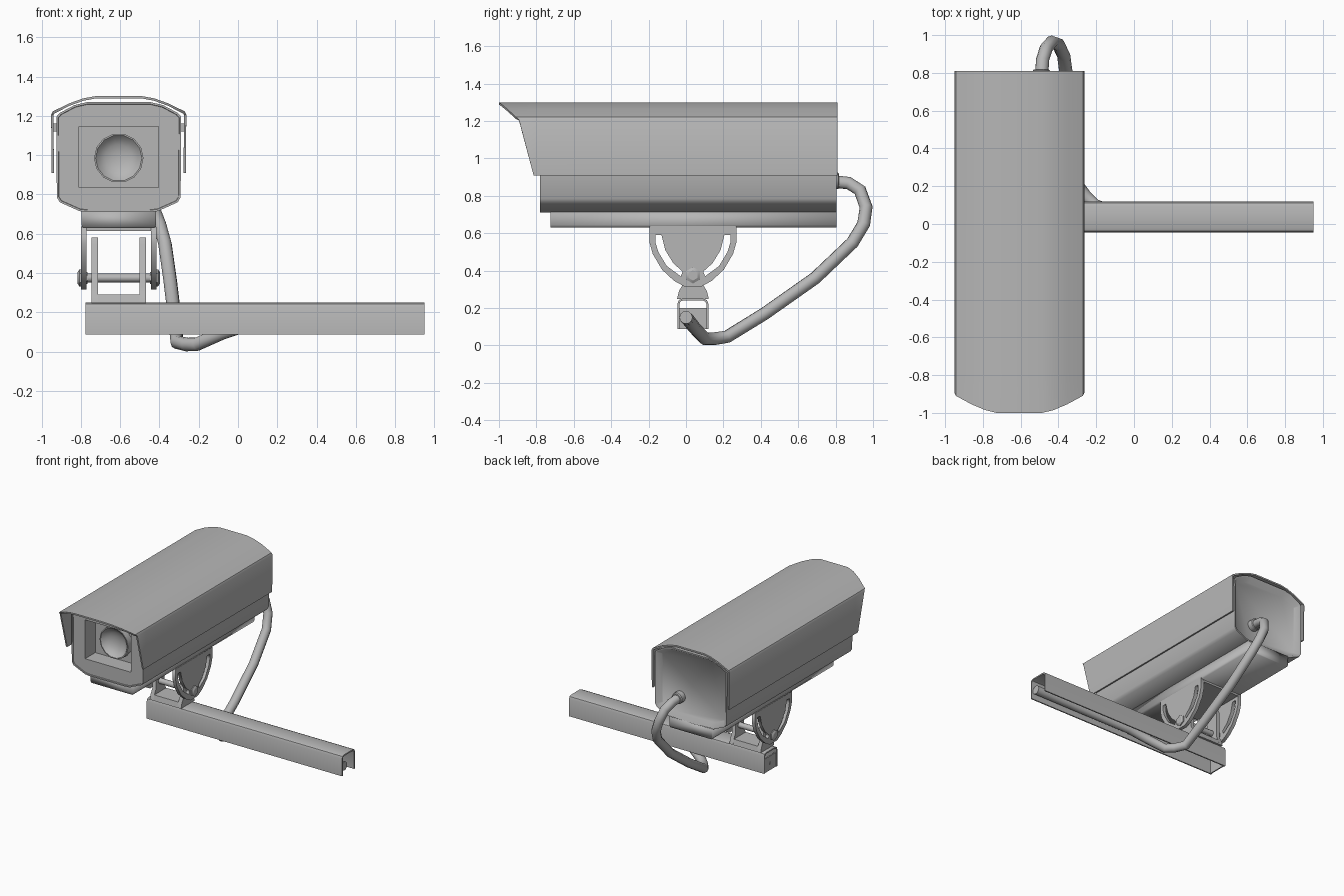
import bpy, bmesh, math
from mathutils import Vector

if "Cube" in bpy.data.objects:
    bpy.data.objects.remove(bpy.data.objects["Cube"], do_unlink=True)

grey = bpy.data.materials.new("painted_grey")
grey.use_nodes = True
COLOUR = (0.47, 0.47, 0.47, 1)
grey.diffuse_color = COLOUR
grey.node_tree.nodes["Principled BSDF"].inputs["Base Color"].default_value = COLOUR
CX = -0.607  # centre line of the housing
BY = 0.037   # centre line of the bracket and beam


def finish(ob, angle=35):
    bpy.ops.object.select_all(action="DESELECT")
    ob.select_set(True)
    bpy.context.view_layer.objects.active = ob
    bpy.ops.object.shade_smooth_by_angle(angle=math.radians(angle))
    return ob


def make(name, bm, angle=35):
    bmesh.ops.recalc_face_normals(bm, faces=bm.faces)
    me = bpy.data.meshes.new(name)
    bm.to_mesh(me)
    bm.free()
    me.materials.append(grey)
    ob = bpy.data.objects.new(name, me)
    bpy.context.collection.objects.link(ob)
    return finish(ob, angle)


def prism(name, pts, axis, a, b, angle=35, rims=()):
    """Extrude a 2D outline along x or y; rims = (width, slope, depth) sinks each end."""
    bm = bmesh.new()
    place = (lambda p, t: (t, p[0], p[1])) if axis == "x" else (lambda p, t: (p[0], t, p[1]))
    lo, hi = ([bm.verts.new(place(p, t)) for p in pts] for t in (a, b))
    n = len(pts)
    ends = bm.faces.new(lo), bm.faces.new(hi)
    for i in range(n):
        bm.faces.new((lo[i], lo[(i + 1) % n], hi[(i + 1) % n], hi[i]))
    bmesh.ops.recalc_face_normals(bm, faces=bm.faces)
    for end, (width, slope, depth) in zip(ends, rims):
        bmesh.ops.inset_region(bm, faces=[end], thickness=width)
        bmesh.ops.inset_region(bm, faces=[end], thickness=slope, depth=-depth)
    return make(name, bm, angle)


def box(name, x0, x1, y0, y1, z0, z1):
    return prism(name, [(x0, z0), (x1, z0), (x1, z1), (x0, z1)], "y", y0, y1)


def mirrored(half, centre):
    """Complete a symmetric outline from its positive half."""
    return [(centre + u, v) for u, v in half] + [(centre - u, v) for u, v in reversed(half)]


def curve(name, kind, outlines, cyclic):
    cu = bpy.data.curves.new(name, "CURVE")
    cu.dimensions = kind
    for outline in outlines:
        sp = cu.splines.new("POLY")
        sp.points.add(len(outline) - 1)
        sp.use_cyclic_u = cyclic
        for p, co in zip(sp.points, outline):
            p.co = (*co, 1)
    cu.materials.append(grey)
    ob = bpy.data.objects.new(name, cu)
    bpy.context.collection.objects.link(ob)
    return ob


def lathe(name, profile, centre, axis, sides):
    """Spin (radius, offset) points around an axis through centre."""
    bm = bmesh.new()
    vs = [bm.verts.new((r, 0, t)) for r, t in profile]
    es = [bm.edges.new(e) for e in zip(vs, vs[1:])]
    bmesh.ops.spin(bm, geom=vs + es, cent=(0, 0, 0), axis=(0, 0, 1),
                   angle=math.tau, steps=sides, use_merge=True)
    bmesh.ops.remove_doubles(bm, verts=bm.verts, dist=0.0005)
    rot = Vector((0, 0, 1)).rotation_difference(Vector(axis)).to_matrix()
    bmesh.ops.rotate(bm, verts=bm.verts, matrix=rot)
    bmesh.ops.translate(bm, verts=bm.verts, vec=centre)
    return make(name, bm)


# Housing with a rimmed front, a recessed window and a dished back plate
half = [(0.16, 0.71), (0.2, 0.715), (0.3, 0.76), (0.315, 0.785), (0.318, 1.195),
        (0.3, 1.215), (0.225, 1.255), (0.16, 1.27)]
body = prism("housing", mirrored(half, CX), "y", -0.78, 0.805, 60,
             ((0.01, 0.002, 0.006), (0.012, 0.03, 0.035)))
cutter = box("window_cutter", CX - 0.202, CX + 0.202, -0.9, -0.645, 0.835, 1.145)
cutter.hide_render = True
cut = body.modifiers.new("window", "BOOLEAN")
cut.object, cut.solver = cutter, "EXACT"
bpy.context.view_layer.objects.active = body
bpy.ops.object.modifier_apply(modifier="window")
bpy.data.objects.remove(cutter, do_unlink=True)
finish(body, 60)

# Lens barrel with a hollow bowl
lathe("lens", [(0.126, 0.03), (0.126, -0.03), (0.118, -0.03), (0.1, -0.008), (0.07, 0.01),
               (0.035, 0.019), (0, 0.022)], (CX, -0.67, 0.985), (0, 1, 0), 14)

# Sun shield: thin folded sheet whose front edge sweeps forward with height
bm = bmesh.new()
fold = [(0.336, 0.91, -0.815), (0.338, 1.205, -0.893), (0.332, 1.217, -0.91),
        (0.25, 1.258, -0.955), (0.18, 1.283, -0.985), (0.12, 1.294, -1)]
sheet = [(CX + u, v, y) for u, v, y in fold] + [(CX - u, v, y) for u, v, y in reversed(fold)]
rows = [[bm.verts.new((x, t, z)) for t in (y, -0.78, 0.81)] for x, z, y in sheet]
for r, s in zip(rows, rows[1:]):
    for i in range(2):
        bm.faces.new((r[i], r[i + 1], s[i + 1], s[i]))
shield = make("sun_shield", bm)
solid = shield.modifiers.new("thickness", "SOLIDIFY")
solid.thickness, solid.offset = 0.012, 0
solid.use_even_offset = True
bpy.ops.object.modifier_apply(modifier="thickness")
finish(shield)

# Rails that hold the shield off the housing
for s, side in ((-1, "right"), (1, "left")):
    x0, x1 = sorted((CX + s * 0.312, CX + s * 0.334))
    box(side + "_shield_rail", x0, x1, -0.76, 0.79, 1.12, 1.16)

# Mounting plate under the housing
prism("base_plate", mirrored([(0.182, 0.63), (0.19, 0.645), (0.19, 0.72)], CX),
      "y", -0.725, 0.805, 100)

# Upper yoke: slotted round cheeks
cheek = mirrored([(0.232, 0.635), (0.232, 0.55), (0.215, 0.49), (0.165, 0.405), (0.1, 0.345),
                  (0.045, 0.315)], BY)
slot = [(0.168, 0.59), (0.2, 0.59), (0.2, 0.55), (0.185, 0.5), (0.14, 0.425), (0.065, 0.37),
        (0.055, 0.395), (0.105, 0.44), (0.148, 0.51)]
for s, side in ((-1, "right"), (1, "left")):
    outlines = [cheek, [(BY + u, v) for u, v in slot], [(BY - u, v) for u, v in slot]]
    ob = curve(side + "_yoke_cheek", "2D", [[(u, v, 0) for u, v in o] for o in outlines], True)
    ob.data.fill_mode, ob.data.extrude = "BOTH", 0.014
    ob.rotation_euler = (math.pi / 2, 0, math.pi / 2)
    ob.location.x = CX + s * 0.178
    # Bolt heads and washers on the pivot
    lathe(side + "_bolt_head", [(0, 0.21), (0.028, 0.21), (0.044, 0.2), (0.044, 0.192),
                                (0.03, 0.19), (0.03, 0.16), (0, 0.16)],
          (CX, BY, 0.375), (s, 0, 0), 6)
    # Lower yoke arms
    arm = [(0.085, 0.25), (0.075, 0.29), (0.052, 0.33), (0.052, 0.54), (0.03, 0.58)]
    x = CX + s * 0.122
    prism(side + "_yoke_arm", mirrored(arm, BY), "x", x - 0.016, x + 0.016)
box("yoke_bridge", CX - 0.19, CX + 0.19, BY - 0.23, BY + 0.23, 0.615, 0.64)
prism("yoke_foot", mirrored([(0.085, 0.248), (0.075, 0.29)], BY), "x", CX - 0.138, CX + 0.138)
lathe("pivot_rod", [(0, -0.19), (0.022, -0.19), (0.022, 0.19), (0, 0.19)],
      (CX, BY, 0.375), (1, 0, 0), 12)

# Wall arm: channel open underneath, with a plate closing its inner end
outer = [(0.082, 0.088), (0.082, 0.225), (0.075, 0.243), (0.057, 0.25)]
inner = [(0.072, 0.088), (0.072, 0.222), (0.066, 0.235), (0.055, 0.24)]
prism("beam", mirrored(outer, BY) + mirrored(inner, BY)[::-1], "x", -0.775, 0.95)
box("beam_end_plate", -0.77, -0.76, BY - 0.075, BY + 0.075, 0.088, 0.2)
lathe("end_plate_screw", [(0, -0.005), (0.012, -0.005), (0.012, 0.005), (0, 0.005)],
      (-0.77, BY, 0.145), (1, 0, 0), 8)

# Cable: along the channel, out underneath and up to the back plate
path = [(0.94, 0, 0.15), (0.06, 0.01, 0.14), (-0.08, 0.045, 0.095), (-0.21, 0.1, 0.037),
        (-0.26, 0.15, 0.036), (-0.31, 0.22, 0.047), (-0.322, 0.42, 0.17), (-0.345, 0.69, 0.36),
        (-0.372, 0.89, 0.55), (-0.4, 0.95, 0.65), (-0.435, 0.963, 0.74), (-0.465, 0.93, 0.83),
        (-0.484, 0.87, 0.868), (-0.49, 0.76, 0.88)]
cable = curve("cable", "3D", [path], False)
cable.data.bevel_depth, cable.data.bevel_resolution = 0.035, 3
cable.data.use_fill_caps = True
lathe("cable_gland", [(0, -0.05), (0.045, -0.05), (0.045, 0.008), (0.038, 0.014), (0, 0.014)],
      (-0.49, 0.805, 0.88), (0, 1, 0), 14)
